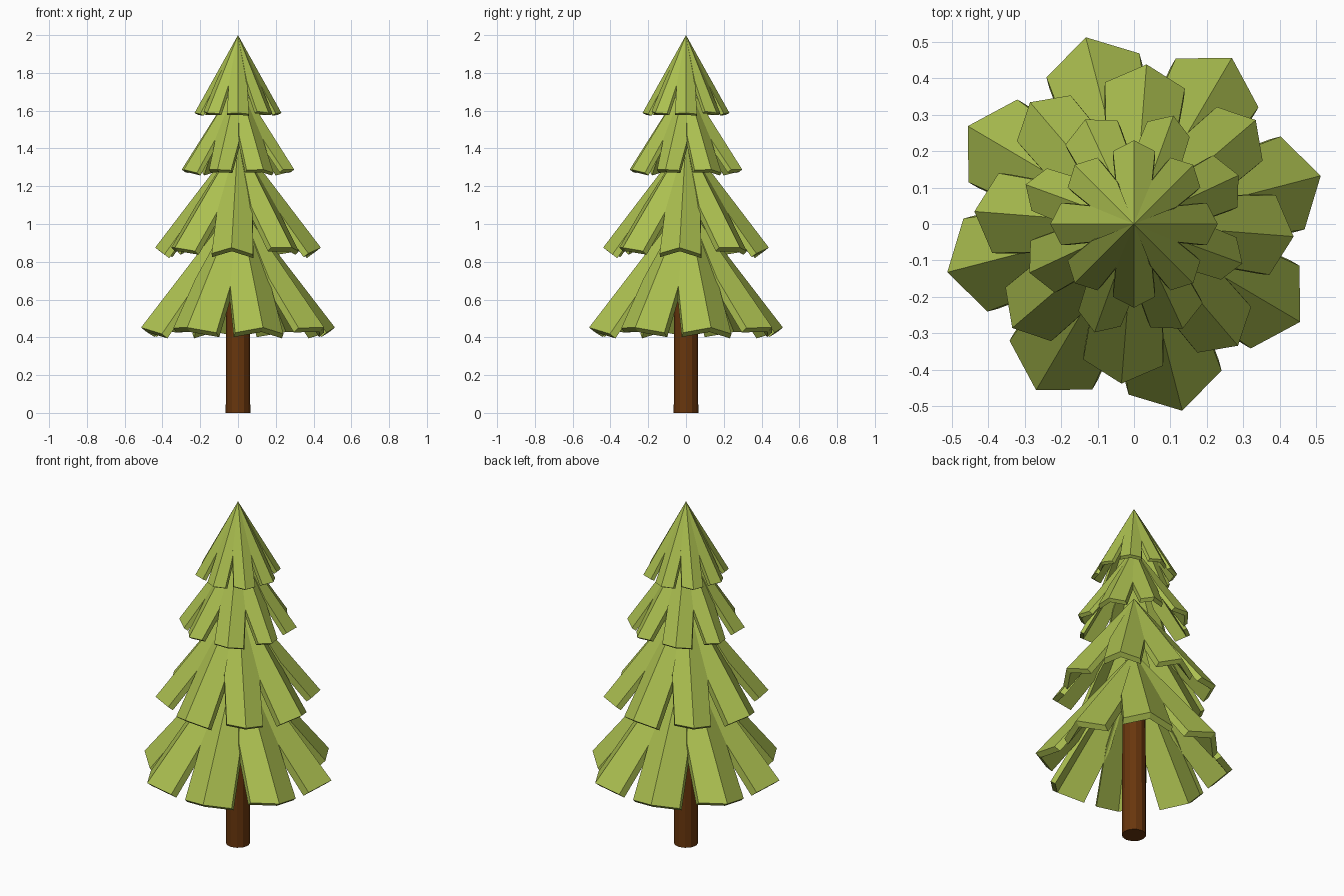
import bpy
import bmesh
import math
from mathutils import Matrix, Vector

if "Cube" in bpy.data.objects:
    bpy.data.objects.remove(bpy.data.objects["Cube"], do_unlink=True)


def material(name, color):
    mat = bpy.data.materials.new(name)
    mat.use_nodes = True
    mat.diffuse_color = color
    mat.node_tree.nodes["Principled BSDF"].inputs["Base Color"].default_value = color
    return mat


leaf_green = material("leaf green", (0.41, 0.525, 0.08, 1))
bark_brown = material("bark brown", (0.14, 0.037, 0.004, 1))


def add_object(name, bm, mat):
    bmesh.ops.recalc_face_normals(bm, faces=bm.faces)
    mesh = bpy.data.meshes.new(name)
    bm.to_mesh(mesh)
    bm.free()
    mesh.materials.append(mat)
    obj = bpy.data.objects.new(name, mesh)
    bpy.context.collection.objects.link(obj)
    return obj


def add_bough(bm, angle, folds, half_width, top, tip_r, tip_z, shoulder_r, thickness):
    """One thick plate folded along its ridge, from the apex to a blunt point."""
    slope = (top - tip_z) / tip_r
    length = math.hypot(1, slope)
    inward = Vector((-slope, 0, -1)) * (thickness / length)
    mid_r = 0.57 * shoulder_r
    mid_width = 1.04 * mid_r * math.tan(math.pi / 8)

    def edge_point(r, side, width):
        fold = folds[0] if side > 0 else folds[1]
        return Vector((r, side * width, top - slope * r - fold * width))

    outline = [Vector((0, 0, top)),
               edge_point(mid_r, 1, mid_width), edge_point(shoulder_r, 1, half_width),
               Vector((tip_r, 0, tip_z)),
               edge_point(shoulder_r, -1, half_width), edge_point(mid_r, -1, mid_width)]
    inner = [p + inward for p in outline]
    inner[0] = outline[0] - Vector((0, 0, thickness * length))
    turn = Matrix.Rotation(angle, 3, 'Z')
    outer_v = [bm.verts.new(turn @ p) for p in outline]
    inner_v = [bm.verts.new(turn @ p) for p in inner]

    # Both folded sides, then the rim
    for ring in (outer_v, inner_v):
        bm.faces.new(ring[:4])
        bm.faces.new([ring[0]] + ring[3:])
    for i in range(6):
        j = (i + 1) % 6
        bm.faces.new((outer_v[i], outer_v[j], inner_v[j], inner_v[i]))


# Alternate boughs fold differently (left side, right side)
steep, rolled = (1.02, 0.97), (0.97, 0.78)

# Tiers: first angle, folds and half widths of the alternating boughs,
# then top height, tip radius, tip height, shoulder radius, thickness
tiers = {
    "top_boughs": (0, (steep, rolled), (0.058, 0.058), 2.0, 0.23, 1.588, 0.2, 0.02),
    "upper_boughs": (25, (rolled, steep), (0.079, 0.062), 1.76, 0.317, 1.288, 0.277, 0.025),
    "middle_boughs": (-4.5, (steep, rolled), (0.11, 0.097), 1.45, 0.44, 0.875, 0.382, 0.032),
    "lower_boughs": (14.5, (steep, rolled), (0.132, 0.132), 1.12, 0.53, 0.452, 0.45, 0.038),
}
for name, (start, folds, widths, *shape) in tiers.items():
    bm = bmesh.new()
    for k in range(8):
        add_bough(bm, math.radians(start + 45 * k), folds[k % 2], widths[k % 2], *shape)
    add_object(name, bm, leaf_green)

# Trunk
bm = bmesh.new()
bmesh.ops.create_cone(bm, cap_ends=True, segments=12, radius1=0.065, radius2=0.062,
                      depth=0.9, matrix=Matrix.Translation((0, 0, 0.45)))
add_object("trunk", bm, bark_brown)
